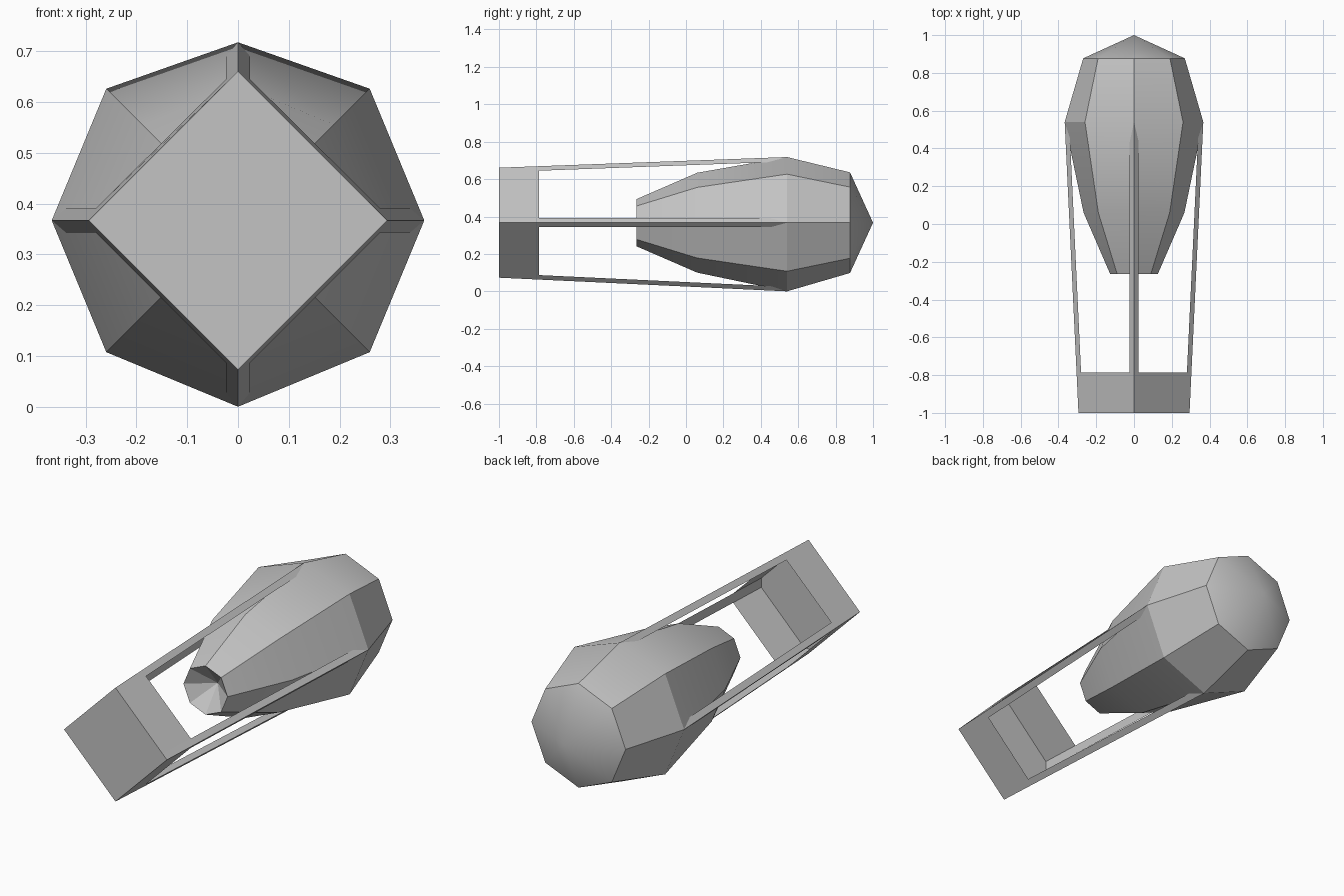
import bpy, bmesh, math
from mathutils import Vector

cube = bpy.data.objects.get("Cube")
if cube:
    bpy.data.objects.remove(cube, do_unlink=True)

MID = 0.367          # height of the long axis
FRONT, WALL_END, STRUT_END = -1.0, -0.785, 0.54
STRUT = 0.024        # strut half width and depth

grey = bpy.data.materials.new("plain_grey")
grey.use_nodes = True
grey.diffuse_color = (0.55, 0.55, 0.55, 1)
grey.node_tree.nodes["Principled BSDF"].inputs["Base Color"].default_value = (0.55, 0.55, 0.55, 1)


def finish(name, bm, smooth_angle=None):
    bmesh.ops.recalc_face_normals(bm, faces=bm.faces)
    mesh = bpy.data.meshes.new(name)
    bm.to_mesh(mesh)
    bm.free()
    mesh.materials.append(grey)
    obj = bpy.data.objects.new(name, mesh)
    bpy.context.collection.objects.link(obj)
    if smooth_angle:
        bpy.ops.object.select_all(action='DESELECT')
        obj.select_set(True)
        bpy.context.view_layer.objects.active = obj
        bpy.ops.object.shade_smooth_by_angle(angle=math.radians(smooth_angle))


# Eight-sided body with a pointed back and a recessed front
bm = bmesh.new()
rings = []
for y, r in [(-0.265, 0.126), (0.06, 0.267), (STRUT_END, 0.367), (0.877, 0.269)]:
    ring = []
    for i in range(8):
        a = i * math.tau / 8
        ring.append(bm.verts.new((r * math.cos(a), y, MID + r * math.sin(a))))
    rings.append(ring)
rings[2][2].co.z -= 0.016   # flattened crown
recess = bm.verts.new((0, -0.165, MID))
tip = bm.verts.new((0, 1, MID))
for i in range(8):
    j = (i + 1) % 8
    for a, b in zip(rings, rings[1:]):
        bm.faces.new((a[i], a[j], b[j], b[i]))
    bm.faces.new((rings[0][j], rings[0][i], recess))
    bm.faces.new((rings[-1][i], rings[-1][j], tip))
finish("body", bm, 25)


def strut_section(i, y):
    """Outer corner and two inner edges of strut i at depth y."""
    a = i * math.pi / 2
    d = Vector((math.cos(a), 0, math.sin(a)))
    t = Vector((-math.sin(a), 0, math.cos(a)))
    end = 0.351 if i == 1 else 0.367
    r = 0.294 + (end - 0.294) * (y - FRONT) / (STRUT_END - FRONT)
    corner = Vector((0, y, MID)) + d * r
    inner = corner - d * STRUT
    return corner, inner - t * STRUT, inner + t * STRUT


# Four tapering three-sided struts
for i, name in enumerate(["left_strut", "top_strut", "right_strut", "bottom_strut"]):
    bm = bmesh.new()
    near = [bm.verts.new(p) for p in strut_section(i, FRONT)]
    far = [bm.verts.new(p) for p in strut_section(i, STRUT_END)]
    for k in range(3):
        m = (k + 1) % 3
        bm.faces.new((near[k], near[m], far[m], far[k]))
    bm.faces.new(far)
    finish(name, bm)

# Basket walls between the struts, open at the back
bm = bmesh.new()
for i in range(4):
    j = (i + 1) % 4
    bm.faces.new([bm.verts.new(p) for p in (
        strut_section(i, FRONT)[2], strut_section(j, FRONT)[1],
        strut_section(j, WALL_END)[1], strut_section(i, WALL_END)[2])])
for f in bm.faces:
    f.normal_update()
    if f.normal.dot(f.calc_center_median() - Vector((0, f.calc_center_median().y, MID))) < 0:
        f.normal_flip()
finish("basket_walls", bm)

# Basket front plate
bm = bmesh.new()
bm.faces.new([bm.verts.new(strut_section(i, FRONT)[0]) for i in range(4)])
finish("basket_front", bm)
